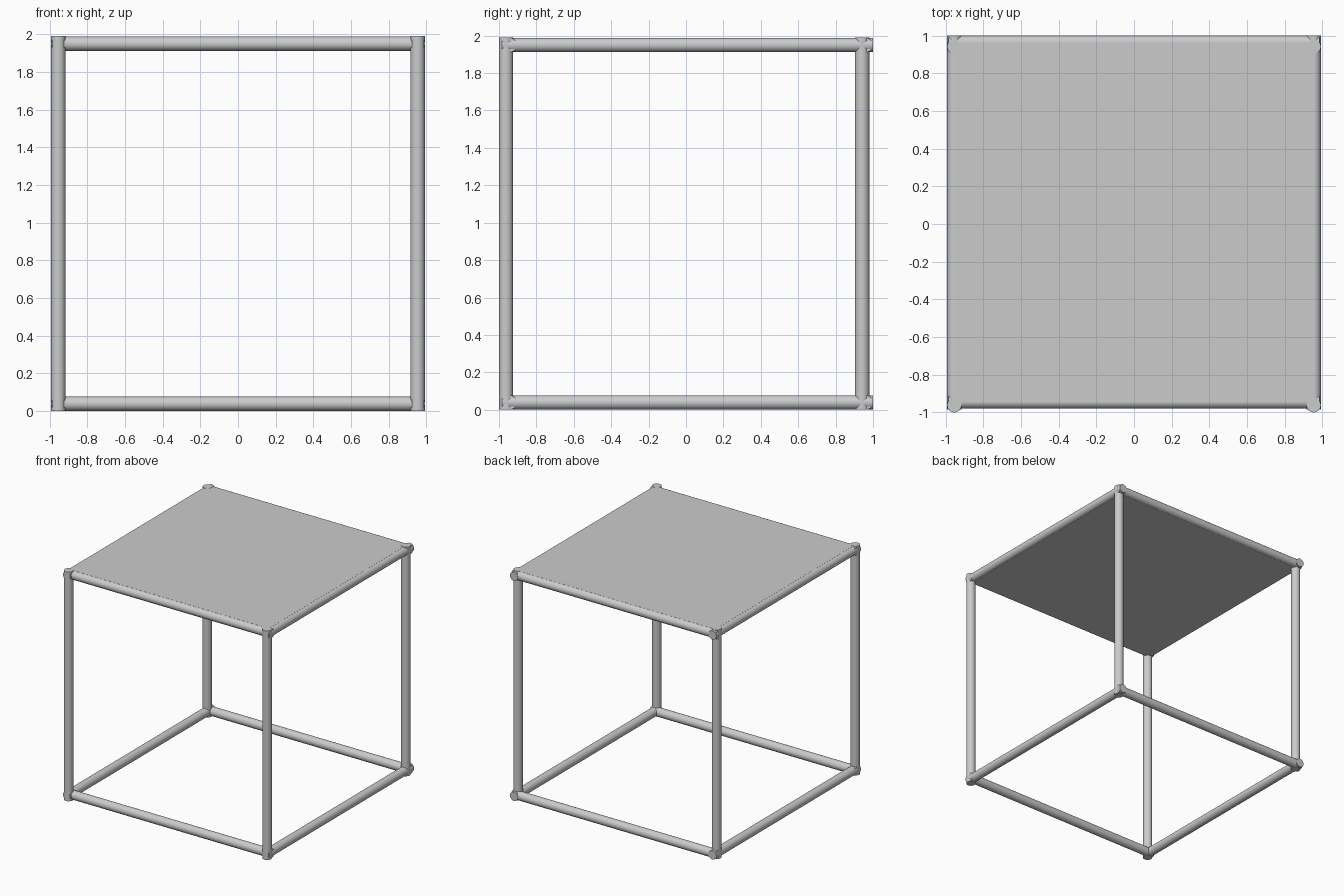
import bpy
from mathutils import Vector

if "Cube" in bpy.data.objects:
    bpy.data.objects.remove(bpy.data.objects["Cube"])

R = 0.038          # tube radius
X = 0.954          # side tube offset
Z_LOW, Z_HIGH = 0.039, 1.95


def tube(name, start, end):
    """Capped smooth tube between two points."""
    a, b = Vector(start), Vector(end)
    d = b - a
    bpy.ops.mesh.primitive_cylinder_add(vertices=32, radius=R, depth=d.length,
                                        location=(a + b) / 2)
    ob = bpy.context.object
    ob.name = name
    ob.rotation_euler = d.to_track_quat('Z', 'Y').to_euler()
    bpy.ops.object.shade_smooth_by_angle()
    return ob


# Upright posts
for side, x in (("left", -X), ("right", X)):
    tube(f"front_{side}_post", (x, -0.962, 0), (x, -0.962, 1.99))
    tube(f"back_{side}_post", (x, 0.942, 0), (x, 0.942, 1.99))

# Horizontal rails, lower and upper rings
for level, z in (("lower", Z_LOW), ("upper", Z_HIGH)):
    for side, x in (("left", -X), ("right", X)):
        tube(f"{level}_{side}_rail", (x, -0.985, z), (x, 1.0, z))
    for side, y in (("front", -0.942), ("back", 0.962)):
        tube(f"{level}_{side}_rail", (-0.985, y, z), (0.985, y, z))

# Top panel, reaching the rail centre lines
y0, y1 = -0.945, 0.964
bpy.ops.mesh.primitive_cube_add(size=1, location=(0, (y0 + y1) / 2, Z_HIGH))
panel = bpy.context.object
panel.name = "top_panel"
panel.scale = (2 * 0.957, y1 - y0, 2 * R + 0.001)
